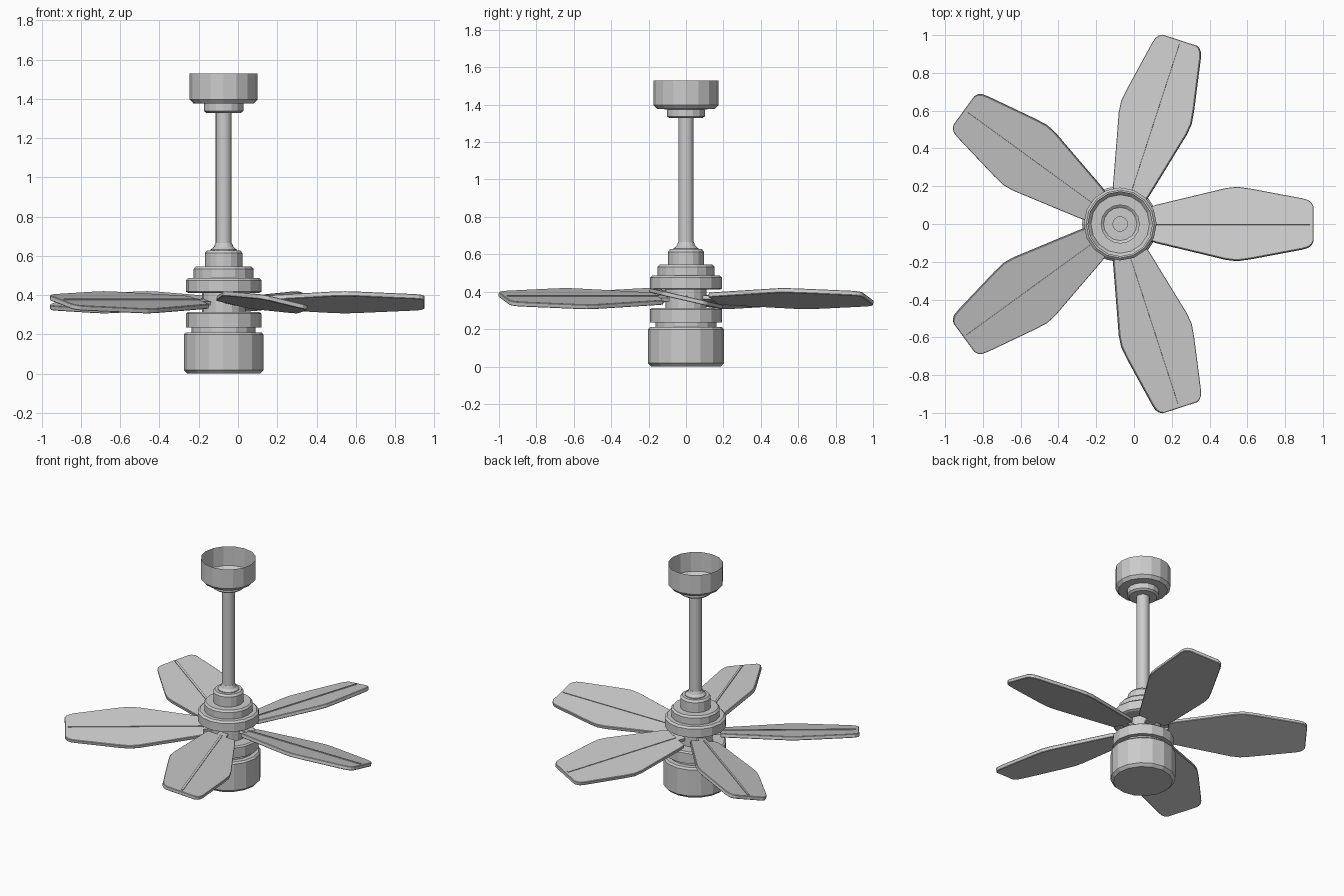
import bpy, bmesh, math
from mathutils import Matrix, Vector

if "Cube" in bpy.data.objects:
    bpy.data.objects.remove(bpy.data.objects["Cube"])

CX = -0.073      # fan axis
BLADE_Z = 0.363
PITCH = math.radians(-13)


def finish(name, bm):
    bmesh.ops.recalc_face_normals(bm, faces=bm.faces[:])
    me = bpy.data.meshes.new(name)
    bm.to_mesh(me)
    bm.free()
    ob = bpy.data.objects.new(name, me)
    bpy.context.collection.objects.link(ob)
    return ob


def lathe(name, profile, sides=16, cap_top=True, smooth=False):
    """Revolve (radius, z) points about the fan axis."""
    bm = bmesh.new()
    rings = [[bm.verts.new((CX + r * math.cos(2 * math.pi * i / sides),
                            r * math.sin(2 * math.pi * i / sides), z))
              for i in range(sides)] for r, z in profile]
    for a, b in zip(rings, rings[1:]):
        for i in range(sides):
            j = (i + 1) % sides
            f = bm.faces.new((a[i], a[j], b[j], b[i]))
            f.smooth = smooth
    bm.faces.new(rings[0][::-1])
    if cap_top:
        bm.faces.new(rings[-1])
    return finish(name, bm)


def prism(name, outline, z0, z1, angle, bevel=0.0):
    """Extrude a blade-space outline, pitch it and swing it round the axis."""
    bm = bmesh.new()
    low = [bm.verts.new((x, y, z0)) for x, y in outline]
    face = bm.faces.new(low)
    ext = bmesh.ops.extrude_face_region(bm, geom=[face])
    top = [v for v in ext["geom"] if isinstance(v, bmesh.types.BMVert)]
    bmesh.ops.translate(bm, verts=top, vec=(0, 0, z1 - z0))
    bm.transform(Matrix.Translation(Vector((CX, 0, BLADE_Z)))
                 @ Matrix.Rotation(angle, 4, 'Z') @ Matrix.Rotation(PITCH, 4, 'X'))
    ob = finish(name, bm)
    if bevel:
        m = ob.modifiers.new("edge", 'BEVEL')
        m.width = bevel
        m.segments = 1
        m.limit_method = 'ANGLE'
        m.angle_limit = math.radians(60)
    return ob


def bar(x0, x1, w):
    return [(x0, -w), (x1, -w), (x1, w), (x0, w)]


# Ceiling canopy, open at the top
lathe("canopy", [(0.088, 1.328), (0.101, 1.338), (0.101, 1.375), (0.155, 1.377),
                 (0.173, 1.397), (0.173, 1.53)], cap_top=False)

# Down rod and its flared collar
lathe("down_rod", [(0.041, 0.60), (0.041, 1.36)], smooth=True)
lathe("rod_collar", [(0.068, 0.61), (0.066, 0.632), (0.05, 0.645), (0.042, 0.665)])

# Stepped motor housing
lathe("motor_cap", [(0.096, 0.53), (0.096, 0.613), (0.085, 0.627)])
lathe("motor_step", [(0.153, 0.47), (0.153, 0.533), (0.142, 0.545)])
lathe("upper_ring", [(0.18, 0.411), (0.193, 0.417), (0.193, 0.475), (0.18, 0.487)])
lathe("motor_core", [(0.11, 0.29), (0.11, 0.43)])
lathe("lower_ring", [(0.193, 0.235), (0.193, 0.305), (0.183, 0.313)])

# Lower bowl with neck
lathe("bowl_neck", [(0.163, 0.19), (0.163, 0.25)])
lathe("bowl", [(0.185, 0.0), (0.203, 0.018), (0.203, 0.198), (0.193, 0.21)])

# Five blades, each with a centre rib and a mounting bracket
half = [(0.155, 0.09), (0.19, 0.102), (0.50, 0.178), (0.56, 0.193), (0.62, 0.2),
        (0.69, 0.19), (0.965, 0.137), (0.995, 0.128), (1.013, 0.114), (1.023, 0.095)]
outline = half + [(x, -y) for x, y in reversed(half)]
for k in range(5):
    a = math.radians(72 * k)
    prism(f"blade_{k + 1}", outline, -0.0125, 0.0125, a, bevel=0.003)
    prism(f"blade_rib_{k + 1}", bar(0.16, 1.005, 0.007), 0.010, 0.017, a)
    prism(f"blade_bracket_{k + 1}", bar(0.09, 0.18, 0.03), -0.010, 0.010, a)
